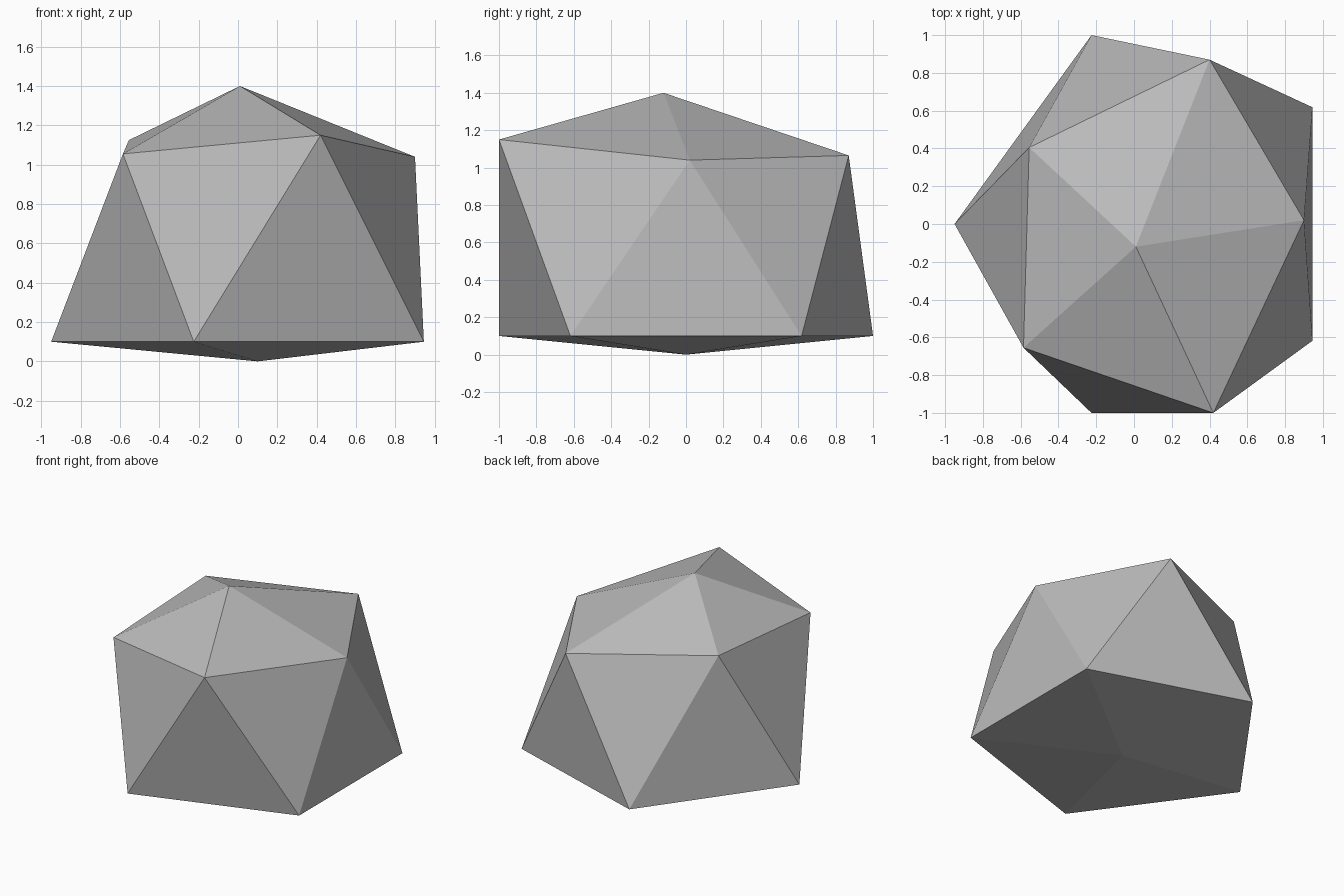
import bpy
import bmesh

if "Cube" in bpy.data.objects:
    bpy.data.objects.remove(bpy.data.objects["Cube"], do_unlink=True)

# Stone colour
stone = bpy.data.materials.new("stone grey")
stone.use_nodes = True
grey = (0.5, 0.5, 0.5, 1)
stone.diffuse_color = grey
bsdf = stone.node_tree.nodes["Principled BSDF"]
bsdf.inputs["Base Color"].default_value = grey
bsdf.inputs["Roughness"].default_value = 0.9

# Boulder: uneven shoulder ring over a wide foot ring, both counter-clockwise
shoulder = [(0.9, 0.02, 1.04), (0.4, 0.87, 1.065), (-0.555, 0.405, 1.125),
            (-0.585, -0.655, 1.055), (0.42, -1, 1.15)]
foot = [(0.945, 0.618, 0.1), (-0.225, 1, 0.1), (-0.95, 0, 0.1),
        (-0.225, -1, 0.1), (0.945, -0.618, 0.1)]

bm = bmesh.new()
peak = bm.verts.new((0.01, -0.12, 1.4))
base = bm.verts.new((0.1, 0, 0))
upper = [bm.verts.new(p) for p in shoulder]
lower = [bm.verts.new(p) for p in foot]

# Cap, zigzag wall and underside
for i in range(5):
    j = (i + 1) % 5
    bm.faces.new((peak, upper[i], upper[j]))
    bm.faces.new((upper[i], lower[i], upper[j]))
    bm.faces.new((lower[i], lower[j], upper[j]))
    bm.faces.new((base, lower[j], lower[i]))
bmesh.ops.recalc_face_normals(bm, faces=bm.faces)

mesh = bpy.data.meshes.new("boulder")
bm.to_mesh(mesh)
bm.free()
mesh.materials.append(stone)
boulder = bpy.data.objects.new("boulder", mesh)
bpy.context.collection.objects.link(boulder)
